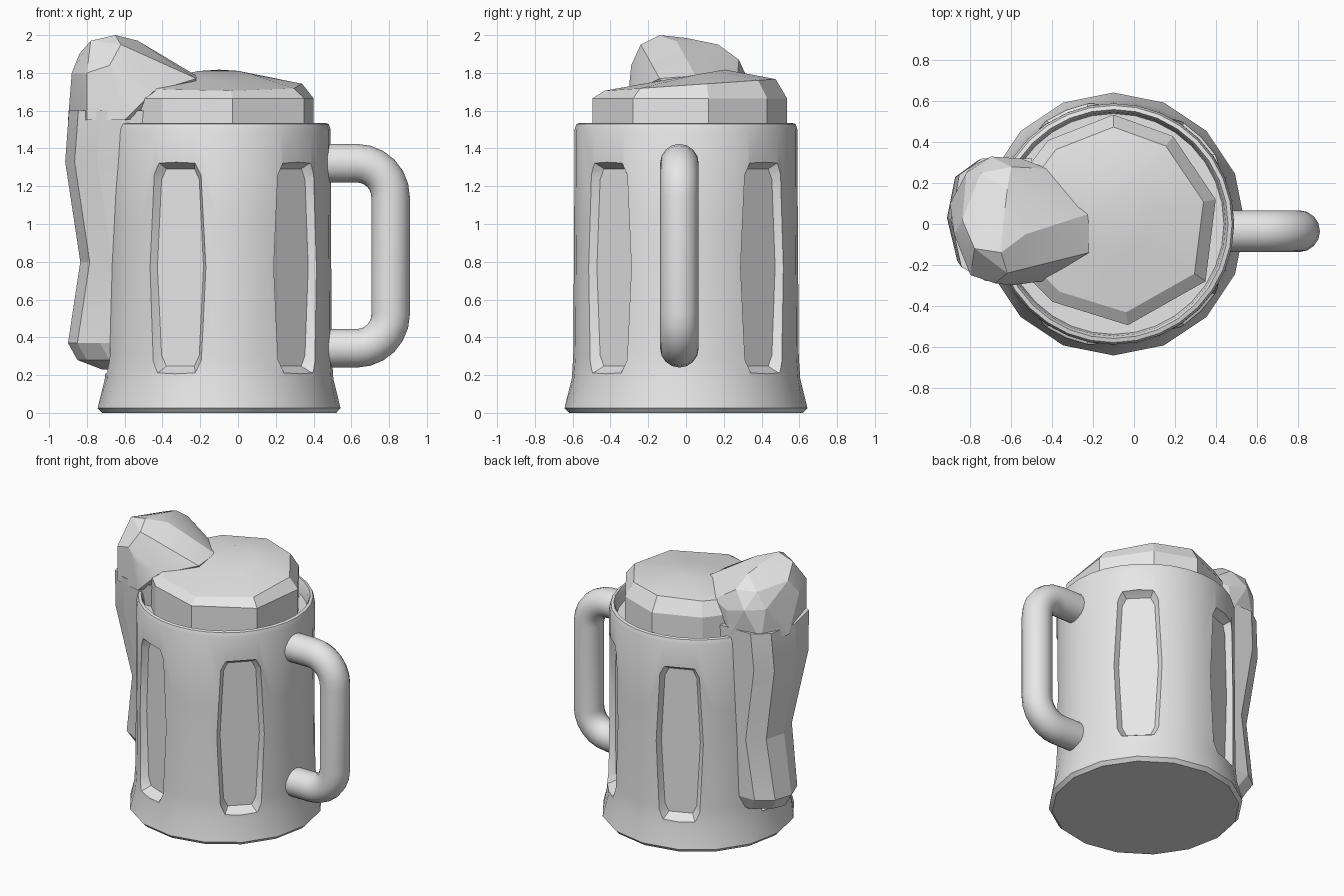
import bpy, bmesh, math
from mathutils import Vector

if "Cube" in bpy.data.objects:
    bpy.data.objects.remove(bpy.data.objects["Cube"])

CX = -0.1  # axis of the mug

grey = bpy.data.materials.new("light_grey")
grey.diffuse_color = (0.8, 0.8, 0.8, 1)
grey.use_nodes = True
grey.node_tree.nodes["Principled BSDF"].inputs["Base Color"].default_value = grey.diffuse_color


def add(name, bm):
    bmesh.ops.recalc_face_normals(bm, faces=bm.faces[:])
    me = bpy.data.meshes.new(name)
    bm.to_mesh(me)
    bm.free()
    ob = bpy.data.objects.new(name, me)
    bpy.context.collection.objects.link(ob)
    me.materials.append(grey)
    return ob


def activate(ob):
    bpy.ops.object.select_all(action='DESELECT')
    ob.select_set(True)
    bpy.context.view_layer.objects.active = ob


def smooth(ob, angle):
    activate(ob)
    bpy.ops.object.shade_smooth_by_angle(angle=math.radians(angle))


def loft(name, rings):
    """Skin a list of equal-length rings and cap both ends."""
    bm = bmesh.new()
    vs = [[bm.verts.new(p) for p in r] for r in rings]
    n = len(rings[0])
    for a, b in zip(vs, vs[1:]):
        for i in range(n):
            j = (i + 1) % n
            bm.faces.new((a[i], a[j], b[j], b[i]))
    bm.faces.new(vs[0])
    bm.faces.new(vs[-1])
    return add(name, bm)


# Mug body: turned profile, 16-sided foot and rounder walls
profile = [(0.62, 0), (0.643, 0.025), (0.605, 0.18), (0.597, 0.30), (0.592, 1.0),
           (0.59, 1.50), (0.58, 1.53), (0.56, 1.535), (0.548, 1.51), (0.54, 1.44)]
SEG = 32
rings = []
for k, (r, z) in enumerate(profile):
    ring = []
    for i in range(SEG):
        a = 2 * math.pi * i / SEG
        rr = r * math.cos(math.pi / 16) if (i % 2 and k < 2) else r
        ring.append((CX + rr * math.cos(a), rr * math.sin(a), z))
    rings.append(ring)
mug = loft("mug_body", rings)

# Recessed panels cut around the wall
half = [(0.10, 0.0), (0.135, 0.06), (0.165, 0.55), (0.135, 1.04), (0.10, 1.10)]
outline = half + [(-t, h) for t, h in reversed(half)]
for deg in (45, 112.5, 180, 247.5, 315):
    a = math.radians(deg)
    out, tan = Vector((math.cos(a), math.sin(a), 0)), Vector((-math.sin(a), math.cos(a), 0))

    def panel_ring(dist, grow_t, grow_z):
        return [Vector((CX, 0, 0.77 + (h - 0.55) * grow_z)) + out * dist + tan * t * grow_t
                for t, h in outline]
    cutter = loft("panel_cutter", [panel_ring(0.535, 0.80, 0.95), panel_ring(0.575, 1.0, 1.0),
                                   panel_ring(0.67, 1.4, 1.08)])
    cutter.hide_render = True
    mod = mug.modifiers.new("panel", 'BOOLEAN')
    mod.operation = 'DIFFERENCE'
    mod.solver = 'EXACT'
    mod.object = cutter
    activate(mug)
    bpy.ops.object.modifier_apply(modifier=mod.name)
    bpy.data.objects.remove(cutter)
smooth(mug, 30)

# Handle: round tube along a path with rounded corners
R, HX, TOP, BOT = 0.18, 0.808, 1.322, 0.342
path = [(0.45, TOP)]
path += [(HX - R + R * math.sin(t), TOP - R + R * math.cos(t))
         for t in [math.pi / 2 * i / 6 for i in range(7)]]
path += [(HX - R + R * math.cos(t), BOT + R - R * math.sin(t))
         for t in [math.pi / 2 * i / 6 for i in range(7)]]
path.append((0.45, BOT))
tube = []
for i, (x, z) in enumerate(path):
    p, q = path[max(i - 1, 0)], path[min(i + 1, len(path) - 1)]
    d = Vector((q[0] - p[0], 0, q[1] - p[1])).normalized()
    side = Vector((0, 1, 0))
    up = d.cross(side)
    c = Vector((x, -0.035, z))
    tube.append([c + (side * math.cos(t) + up * math.sin(t)) * 0.102
                 for t in [2 * math.pi * k / 16 for k in range(16)]])
smooth(loft("handle", tube), 40)

# Foam cap: faceted, uneven disc rising out of the mug
rim = [(0.40, 0.12), (0.19, 0.43), (-0.10, 0.535), (-0.42, 0.41), (-0.58, 0.2),
       (-0.58, -0.2), (-0.40, -0.38), (-0.03, -0.495), (0.35, -0.28)]


def cap_ring(scale, z, tilt):
    return [(CX + (x - CX) * scale, 0.03 + (y - 0.03) * scale, z + tilt * y) for x, y in rim]


smooth(loft("foam_cap", [cap_ring(1, 1.40, 0), cap_ring(1, 1.665, 0), cap_ring(0.88, 1.735, 0.06),
                         cap_ring(0.35, 1.785, 0.06)]), 22)

# Foam head: lump that swells over the rim
head_points = [
    (-.65, -.14, 2.0), (-.64, 0, 1.985), (-.62, .17, 1.95), (-.53, -.05, 1.97), (-.78, -.12, 1.97),
    (-.84, .02, 1.9), (-.75, .25, 1.88), (-.6, .28, 1.87), (-.88, -.05, 1.8), (-.8, -.25, 1.8),
    (-.68, -.29, 1.84), (-.62, -.24, 1.95), (-.6, -.3, 1.74), (-.45, -.28, 1.7), (-.42, .27, 1.75),
    (-.22, .05, 1.785), (-.22, -.14, 1.77), (-.7, .33, 1.76), (-.55, .32, 1.72), (-.82, .25, 1.77),
    (-.9, .1, 1.55), (-.8, -.25, 1.55), (-.6, -.3, 1.55), (-.58, .32, 1.55), (-.8, .28, 1.55),
    (-.25, 0, 1.6)]
bm = bmesh.new()
for p in head_points:
    bm.verts.new(p)
hull = bmesh.ops.convex_hull(bm, input=bm.verts[:])
loose = [v for v in bm.verts if not v.link_faces]
bmesh.ops.delete(bm, geom=loose, context='VERTS')
smooth(add("foam_head", bm), 15)

# Foam drip: run of foam down the outside (z, outer x, y range)
slices = [(1.60, -.895, -.28, .32), (1.33, -.915, -.25, .31), (.80, -.835, -.17, .29),
          (.37, -.90, -.14, .28), (.28, -.85, -.10, .24), (.23, -.72, 0, .18)]
drip = []
for z, x, y0, y1 in slices:
    drip.append([(-.5, y0, z), (x + .17, y0, z), (x + .05, y0 + .07, z), (x, (y0 + y1) / 2, z),
                 (x + .04, y1 - .08, z), (x + .15, y1, z), (-.5, y1, z)])
smooth(loft("foam_drip", drip), 15)
